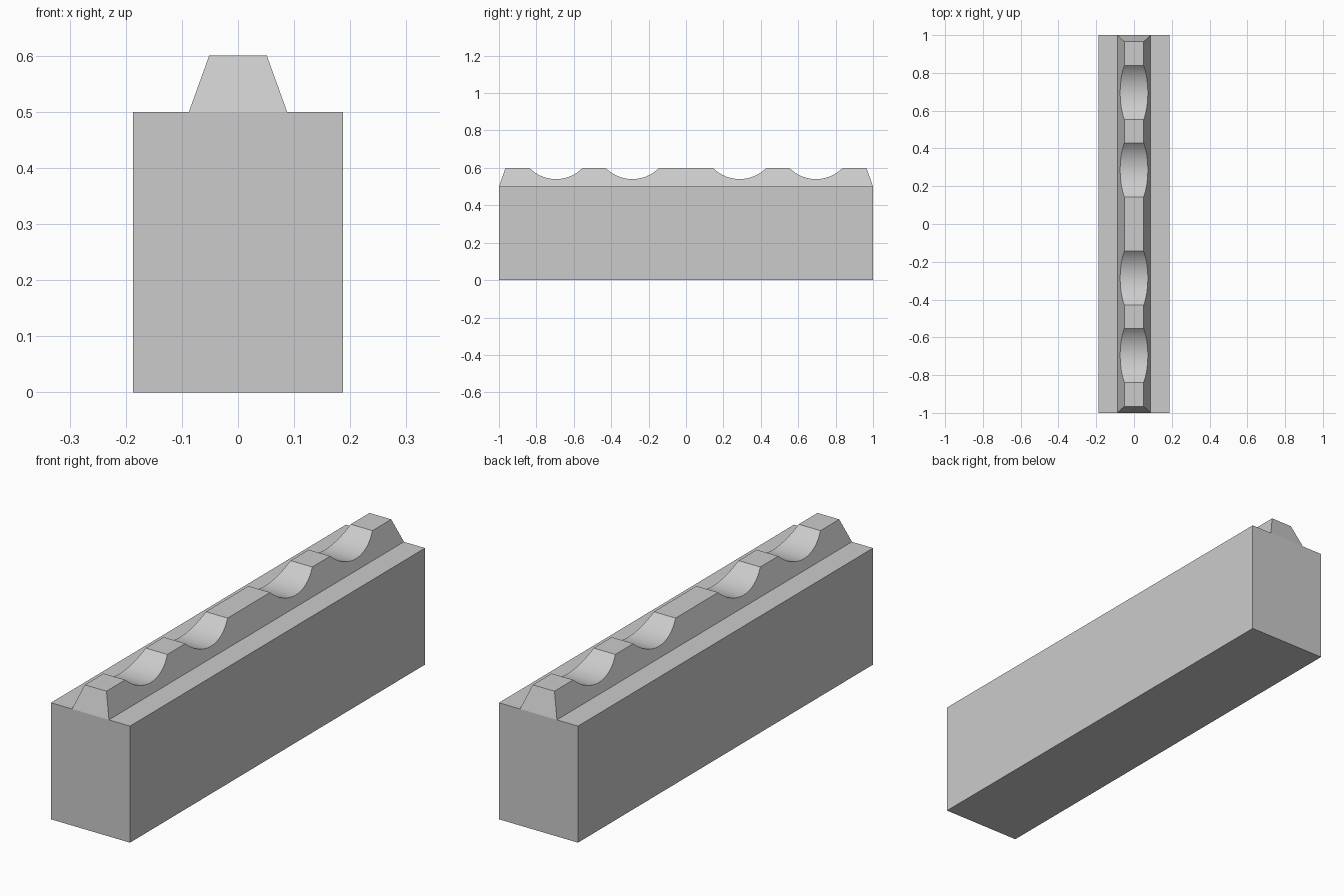
import bpy, bmesh, math

if "Cube" in bpy.data.objects:
    bpy.data.objects.remove(bpy.data.objects["Cube"])

BASE_Z, TOP_Z = 0.5, 0.6
BASE_X, TOP_X = 0.0875, 0.0515
R, CENTRE_Z = 0.2, 0.74      # scallop circle
STEPS = 16


def make_object(name, bm):
    bmesh.ops.recalc_face_normals(bm, faces=bm.faces)
    mesh = bpy.data.meshes.new(name)
    bm.to_mesh(mesh)
    bm.free()
    ob = bpy.data.objects.new(name, mesh)
    bpy.context.collection.objects.link(ob)
    return ob


# Rectangular block
bm = bmesh.new()
bmesh.ops.create_cube(bm, size=1)
bmesh.ops.scale(bm, vec=(0.375, 2, BASE_Z), verts=bm.verts)
bmesh.ops.translate(bm, vec=(0, 0, BASE_Z / 2), verts=bm.verts)
make_object("block", bm)

# Ridge side profile (y, z): sloped ends and four round scallops
half_angle = math.acos((CENTRE_Z - TOP_Z) / R)
profile = [(-1, BASE_Z), (-0.965, TOP_Z)]
for cy in (-0.695, -0.287, 0.287, 0.695):
    for i in range(STEPS + 1):
        a = half_angle * (2 * i / STEPS - 1)
        profile.append((cy + R * math.sin(a), CENTRE_Z - R * math.cos(a)))
profile += [(0.965, TOP_Z), (1, BASE_Z)]


def half_width(z):
    t = (z - BASE_Z) / (TOP_Z - BASE_Z)
    return BASE_X + (TOP_X - BASE_X) * t


# Ridge: both tapered sides joined across the top, ends and base
bm = bmesh.new()
left = [bm.verts.new((-half_width(z), y, z)) for y, z in profile]
right = [bm.verts.new((half_width(z), y, z)) for y, z in profile]
bm.faces.new(left)
bm.faces.new(right[::-1])
n = len(profile)
for i in range(n):
    j = (i + 1) % n
    bm.faces.new((left[i], right[i], right[j], left[j]))
ridge = make_object("scalloped_ridge", bm)

# Smooth scallops, sharp edges elsewhere
bpy.ops.object.select_all(action='DESELECT')
ridge.select_set(True)
bpy.context.view_layer.objects.active = ridge
bpy.ops.object.shade_smooth_by_angle(angle=math.radians(20))
